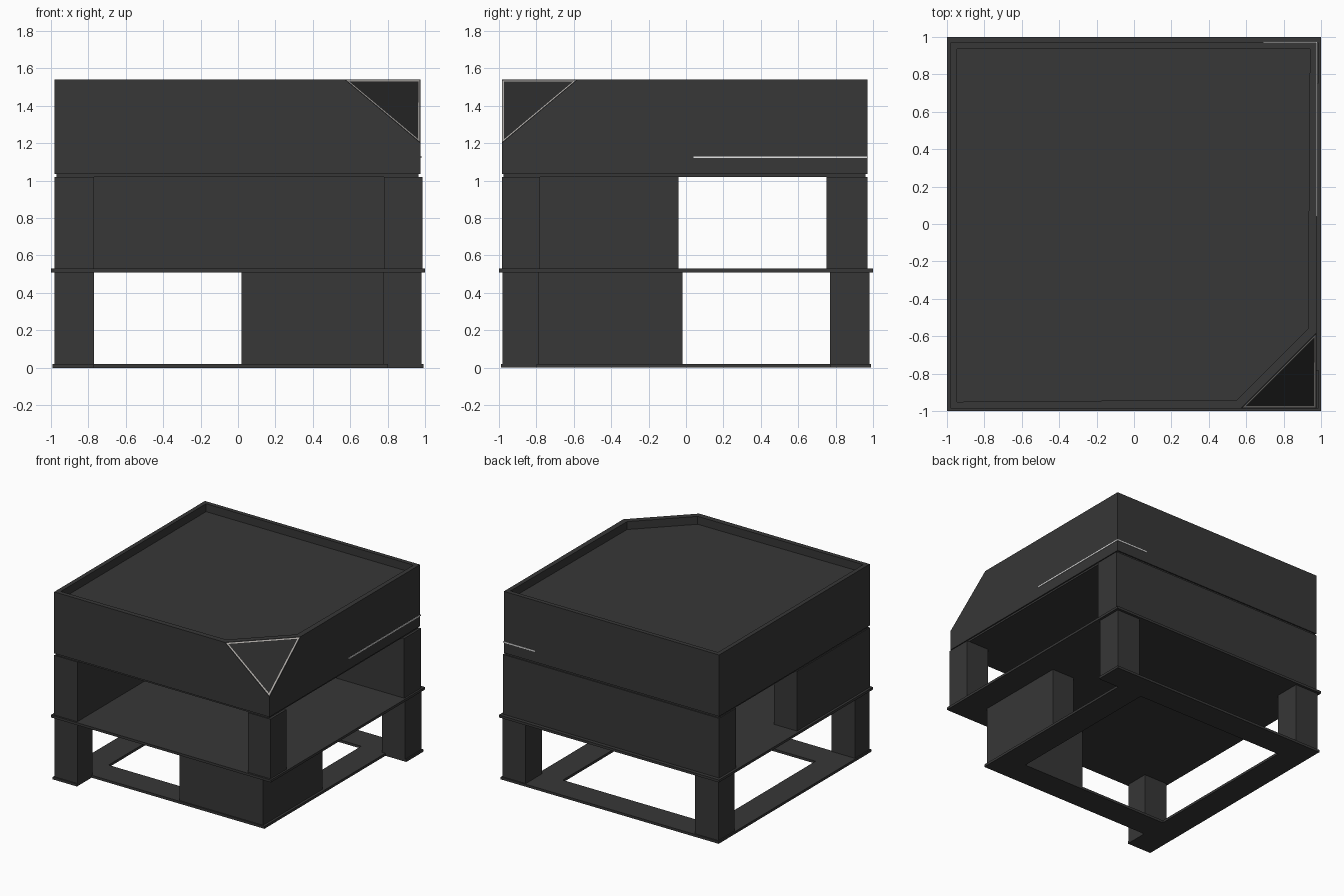
import bpy, bmesh
from mathutils import Vector

cube = bpy.data.objects.get("Cube")
if cube:
    bpy.data.objects.remove(cube, do_unlink=True)


def material(name, color):
    m = bpy.data.materials.new(name)
    m.use_nodes = True
    m.diffuse_color = (*color, 1)
    m.node_tree.nodes["Principled BSDF"].inputs["Base Color"].default_value = (*color, 1)
    return m


charcoal = material("charcoal", (0.038, 0.038, 0.038))
dark_panel = material("dark panel", (0.025, 0.025, 0.025))
silver = material("silver trim", (0.42, 0.40, 0.38))
white = material("white line", (0.8, 0.8, 0.8))


def add_object(name, bm, *mats):
    mesh = bpy.data.meshes.new(name)
    bmesh.ops.recalc_face_normals(bm, faces=bm.faces)
    bm.to_mesh(mesh)
    bm.free()
    for m in mats:
        mesh.materials.append(m)
    obj = bpy.data.objects.new(name, mesh)
    bpy.context.collection.objects.link(obj)
    return obj


def box_mesh(x, y, z):
    bm = bmesh.new()
    bmesh.ops.create_cube(bm, size=1)
    for v in bm.verts:
        v.co = [r[0] if c < 0 else r[1] for c, r in zip(v.co, (x, y, z))]
    return bm


def box(name, x, y, z, mat=charcoal):
    return add_object(name, box_mesh(x, y, z), mat)


# Open base frame, stepped in on the front and left sides
floor_z = (0, 0.02)
box("base_back", (-0.99, 0.99), (0.77, 0.99), floor_z)
box("base_right", (-0.99, -0.77), (-0.99, 0.77), floor_z)
box("base_front", (-0.77, 0.80), (-0.80, -0.58), floor_z)
box("base_left", (0.58, 0.80), (-0.58, 0.77), floor_z)

# Lower storey: three corner legs and an L-shaped wall
near, far = (-0.98, -0.77), (0.77, 0.98)
low = (0.02, 0.51)
box("lower_front_right_leg", near, (-0.98, -0.79), low)
box("lower_back_right_leg", near, far, low)
box("lower_back_left_leg", far, far, low)
box("lower_front_wall", (0.02, 0.78), (-0.79, -0.58), low)
box("lower_left_wall", (0.58, 0.78), (-0.58, -0.02), low)

# Middle floor slab
box("middle_slab", (-1, 1), (-1, 1), (0.51, 0.53))

# Middle storey: two posts, a side wall and the full back wall
mid = (0.53, 1.02)
box("middle_front_left_post", (0.78, 0.985), (-0.985, -0.78), mid)
box("middle_back_left_post", (0.78, 0.985), (0.75, 0.97), mid)
box("middle_side_wall", near, (-0.985, -0.04), mid)
box("middle_back_wall", (-0.98, 0.78), (0.75, 0.97), mid)
box("upper_slab", (-0.97, 0.965), (-0.975, 0.96), (1.02, 1.035))

# Upper block with one corner sliced off
bm = box_mesh((-0.98, 0.975), (-0.985, 0.97), (1.035, 1.54))
a, b, c = Vector((0.57, -0.985, 1.54)), Vector((0.975, -0.985, 1.2)), Vector((0.975, -0.58, 1.54))
normal = (b - a).cross(c - a).normalized()
if normal.x < 0:
    normal.negate()
cut = bmesh.ops.bisect_plane(bm, geom=bm.verts[:] + bm.edges[:] + bm.faces[:],
                             plane_co=a, plane_no=normal, clear_outer=True)
edges = [e for e in cut["geom_cut"] if isinstance(e, bmesh.types.BMEdge)]
bmesh.ops.edgenet_fill(bm, edges=edges)
bmesh.ops.recalc_face_normals(bm, faces=bm.faces)

# Sunken roof inside a narrow parapet
roof = next(f for f in bm.faces if f.normal.z > 0.99)
bmesh.ops.inset_individual(bm, faces=[roof], thickness=0.05)
walls = bmesh.ops.extrude_discrete_faces(bm, faces=[roof])
bmesh.ops.translate(bm, verts=walls["faces"][0].verts[:], vec=(0, 0, -0.065))

# Triangular corner panel with a silver frame
bm.normal_update()
panel = next(f for f in bm.faces if f.normal.dot(normal) > 0.99)
bmesh.ops.inset_individual(bm, faces=[panel], thickness=0.011)
ring = bmesh.ops.inset_individual(bm, faces=[panel], thickness=0.018)
for f in ring["faces"]:
    f.material_index = 1
panel.material_index = 2
add_object("upper_block", bm, charcoal, silver, dark_panel)

# Thin light line wrapping the back left corner
line_z = (1.12, 1.13)
box("side_light_line", (0.973, 0.979), (0.04, 0.974), line_z, white)
box("back_light_line", (0.69, 0.973), (0.968, 0.974), line_z, white)
